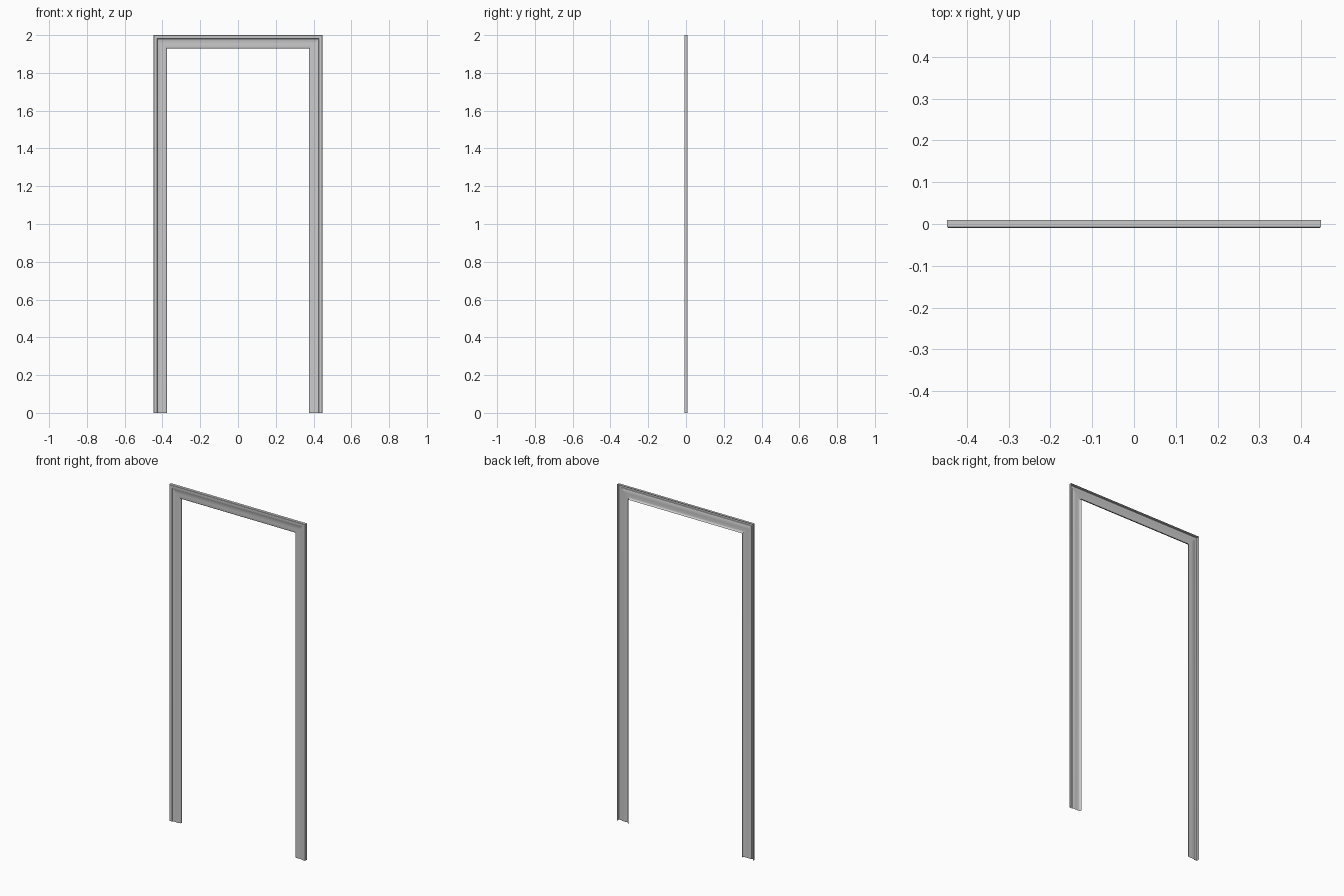
import bpy, bmesh
from math import radians

if "Cube" in bpy.data.objects:
    bpy.data.objects.remove(bpy.data.objects["Cube"])

HALF_W, H = 0.447, 2.0

# Moulding cross-section: (distance in from outer edge, y), open at the back
profile = [(0, .009), (0, -.0075), (.0015, -.009), (.017, -.009), (.019, -.008),
           (.0205, -.005), (.023, -.004), (.045, -.0045), (.062, -.004),
           (.067, -.003), (.070, -.0005), (.072, .003), (.072, .009)]


def strip(name, stations):
    """Skin the profile between two stations, each a function of (d, y)."""
    bm = bmesh.new()
    a, b = [[bm.verts.new(s(d, y)) for d, y in profile] for s in stations]
    for i in range(len(profile) - 1):
        bm.faces.new((a[i], a[i + 1], b[i + 1], b[i]))
    mesh = bpy.data.meshes.new(name)
    bm.to_mesh(mesh)
    bm.free()
    ob = bpy.data.objects.new(name, mesh)
    bpy.context.collection.objects.link(ob)
    bpy.ops.object.select_all(action='DESELECT')
    ob.select_set(True)
    bpy.context.view_layer.objects.active = ob
    bpy.ops.object.shade_smooth_by_angle(angle=radians(35))
    return ob


# Mitred corners and floor ends
def foot_l(d, y): return (-HALF_W + d, y, 0)
def corner_l(d, y): return (-HALF_W + d, y, H - d)
def corner_r(d, y): return (HALF_W - d, y, H - d)
def foot_r(d, y): return (HALF_W - d, y, 0)


# Two jamb mouldings and the head moulding
strip("left_casing", (foot_l, corner_l))
strip("head_casing", (corner_l, corner_r))
strip("right_casing", (corner_r, foot_r))
